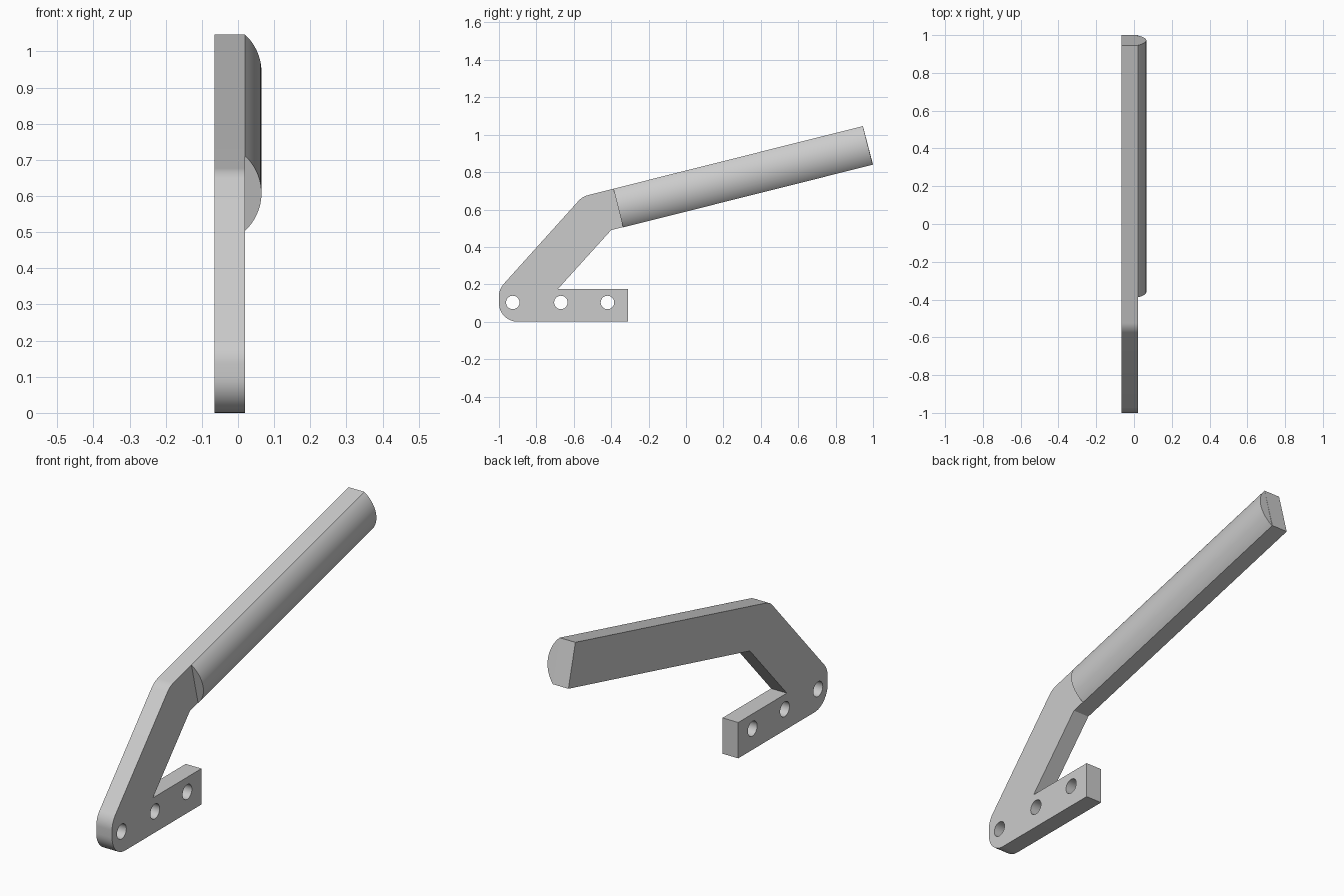
import bpy, bmesh
from math import sin, cos, tan, pi, radians, asin
from mathutils import Vector

if "Cube" in bpy.data.objects:
    bpy.data.objects.remove(bpy.data.objects["Cube"])

grey = bpy.data.materials.new("plain grey")
grey.use_nodes = True
grey.diffuse_color = (0.6, 0.6, 0.6, 1)
grey.node_tree.nodes["Principled BSDF"].inputs["Base Color"].default_value = grey.diffuse_color

BACK, FACE, CROWN = -0.065, 0.02, 0.065      # x of plate back, plate face, grip crown


def fillet(before, corner, after, radius, steps=12):
    """Points of a round corner between two straight edges."""
    a, c, b = Vector(before), Vector(corner), Vector(after)
    u, v = (a - c).normalized(), (b - c).normalized()
    half = u.angle(v) / 2
    start, end = c + u * radius / tan(half), c + v * radius / tan(half)
    centre = c + (u + v).normalized() * radius / sin(half)
    sweep = pi / 2 - half
    mid = (c - centre).normalized()
    side = (end - start).normalized()
    angles = [sweep * (2 * i / steps - 1) for i in range(steps + 1)]
    return [centre + (mid * cos(t) + side * sin(t)) * radius for t in angles]


def finish(obj):
    """Weld, fix normals, colour and shade one part."""
    bm = bmesh.new()
    bm.from_mesh(obj.data)
    bmesh.ops.remove_doubles(bm, verts=bm.verts, dist=0.0001)
    bmesh.ops.recalc_face_normals(bm, faces=bm.faces)
    bm.to_mesh(obj.data)
    bm.free()
    obj.data.materials.clear()
    obj.data.materials.append(grey)
    bpy.ops.object.select_all(action="DESELECT")
    obj.select_set(True)
    bpy.context.view_layer.objects.active = obj
    bpy.ops.object.shade_smooth_by_angle(angle=radians(30))


# Side outline of the cranked plate as (y, z, corner radius)
corners = [(-0.31, 0, 0), (-0.31, 0.175, 0), (-0.685, 0.175, 0), (-0.40, 0.49, 0),
           (1.0, 0.84, 0), (0.946, 1.046, 0), (-0.554, 0.669, 0.1),
           (-1, 0.174, 0.1), (-1, 0, 0.1)]
outline = []
for i, (y, z, r) in enumerate(corners):
    before, after = corners[i - 1][:2], corners[(i + 1) % len(corners)][:2]
    outline += fillet(before, (y, z), after, r) if r else [Vector((y, z))]

# Three bolt holes in the foot
loops = [outline]
for y in (-0.926, -0.669, -0.42):
    loops.append([Vector((y + 0.036 * cos(k * pi / 16), 0.103 + 0.036 * sin(k * pi / 16)))
                  for k in range(32)])

# Plate: filled curve with holes, extruded across x
curve = bpy.data.curves.new("lever_plate", "CURVE")
curve.dimensions = "2D"
curve.fill_mode = "BOTH"
curve.extrude = (FACE - BACK) / 2
for loop in loops:
    spline = curve.splines.new("POLY")
    spline.points.add(len(loop) - 1)
    for point, p in zip(spline.points, loop):
        point.co = (p.x, p.y, 0, 1)
    spline.use_cyclic_u = True
plate = bpy.data.objects.new("lever_plate", curve)
bpy.context.collection.objects.link(plate)
plate.rotation_euler = (pi / 2, 0, pi / 2)
plate.location.x = (FACE + BACK) / 2
bpy.ops.object.select_all(action="DESELECT")
plate.select_set(True)
bpy.context.view_layer.objects.active = plate
bpy.ops.object.convert(target="MESH")
finish(bpy.context.object)

# Grip: circular segment swept along the arm
top, end = Vector((FACE, -0.388, 0.711)), Vector((FACE, 0.946, 1.046))
axis = end - top
down = axis.cross(Vector((1, 0, 0))).normalized()
if down.z > 0:
    down.negate()
half, rise = 0.1065, CROWN - FACE
radius = (half * half + rise * rise) / (2 * rise)
spread = asin(half / radius)
bm = bmesh.new()
section = []
for i in range(25):
    t = spread * (i / 12 - 1)
    out = Vector((radius * cos(t) - radius + rise, 0, 0))
    section.append(bm.verts.new(top + down * (half + radius * sin(t)) + out))
cap = bm.faces.new(section)
swept = bmesh.ops.extrude_face_region(bm, geom=[cap], use_keep_orig=True)
bmesh.ops.translate(bm, vec=axis,
                    verts=[g for g in swept["geom"] if isinstance(g, bmesh.types.BMVert)])
mesh = bpy.data.meshes.new("grip")
bm.to_mesh(mesh)
bm.free()
grip = bpy.data.objects.new("grip", mesh)
bpy.context.collection.objects.link(grip)
finish(grip)
